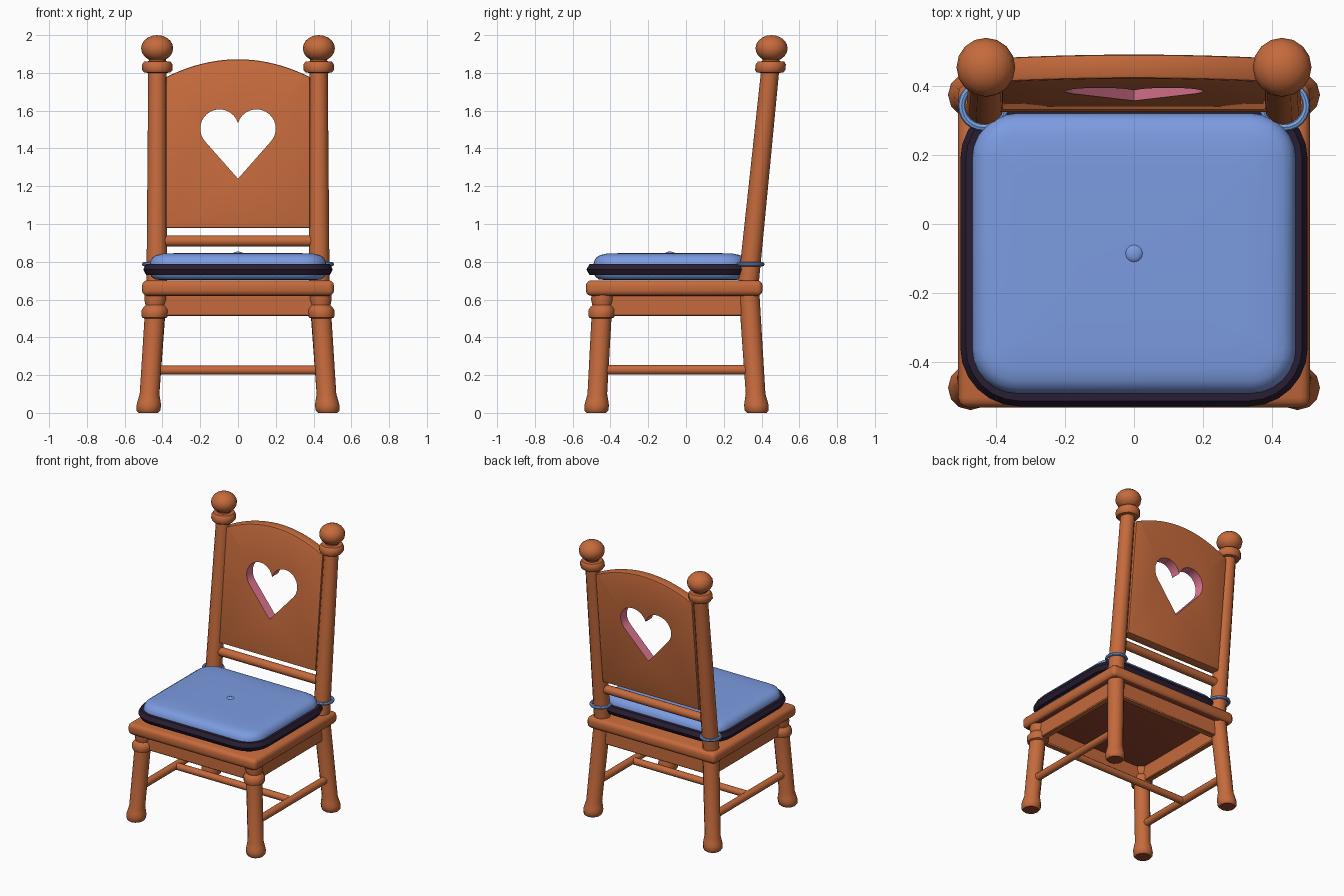
import bpy, bmesh, math
from mathutils import Vector

if "Cube" in bpy.data.objects:
    bpy.data.objects.remove(bpy.data.objects["Cube"])


def material(name, rgb):
    m = bpy.data.materials.new(name)
    m.diffuse_color = (*rgb, 1)
    m.use_nodes = True
    m.node_tree.nodes["Principled BSDF"].inputs["Base Color"].default_value = m.diffuse_color
    return m


WOOD = material("warm wood", (0.56, 0.145, 0.045))
UNDER = material("dark red wood", (0.30, 0.06, 0.028))
BLUE = material("cushion blue", (0.20, 0.33, 0.75))
TIE = material("tie blue", (0.20, 0.40, 0.85))
DARK = material("dark piping", (0.022, 0.013, 0.032))
PINK = material("heart pink", (0.85, 0.21, 0.33))


def finish(name, bm, *mats):
    bmesh.ops.recalc_face_normals(bm, faces=bm.faces)
    me = bpy.data.meshes.new(name)
    bm.to_mesh(me)
    bm.free()
    ob = bpy.data.objects.new(name, me)
    bpy.context.collection.objects.link(ob)
    for m in mats:
        me.materials.append(m)
    return ob


def darken_underside(ob):
    """Dark red wood on faces that look straight down."""
    ob.data.materials.append(UNDER)
    for p in ob.data.polygons:
        if p.normal.z < -0.95:
            p.material_index = 1


def loft(name, rings, mat, closed=False):
    """Skin a list of equal-length point rings; cap the ends unless closed."""
    bm = bmesh.new()
    vs = [[bm.verts.new(p) for p in ring] for ring in rings]
    n = len(vs[0])
    pairs = list(zip(vs, vs[1:])) + ([(vs[-1], vs[0])] if closed else [])
    for a, b in pairs:
        for i in range(n):
            j = (i + 1) % n
            bm.faces.new((a[i], a[j], b[j], b[i]))
    if not closed:
        bm.faces.new(vs[0])
        bm.faces.new(vs[-1])
    return finish(name, bm, mat)


def turned(name, p0, p1, profile, sides=12):
    """Turned part along a leaning axis; profile is (radius, z)."""
    p0, p1 = Vector(p0), Vector(p1)
    rings = []
    for r, z in profile:
        c = p0.lerp(p1, (z - p0.z) / (p1.z - p0.z))
        rings.append([(c.x + r * math.cos(math.tau * i / sides),
                       c.y + r * math.sin(math.tau * i / sides), z) for i in range(sides)])
    return loft(name, rings, WOOD)


def bar(name, a, b, r, sides=12):
    a, b = Vector(a), Vector(b)
    bm = bmesh.new()
    bmesh.ops.create_cone(bm, cap_ends=True, segments=sides, radius1=r, radius2=r, depth=(b - a).length)
    bm.transform((b - a).to_track_quat('Z', 'Y').to_matrix().to_4x4())
    bmesh.ops.translate(bm, verts=bm.verts, vec=(a + b) / 2)
    return finish(name, bm, WOOD)


def box(name, lo, hi, bevel, segs):
    lo, hi = Vector(lo), Vector(hi)
    bm = bmesh.new()
    bmesh.ops.create_cube(bm, size=1)
    bmesh.ops.scale(bm, verts=bm.verts, vec=hi - lo)
    bmesh.ops.translate(bm, verts=bm.verts, vec=(lo + hi) / 2)
    bmesh.ops.bevel(bm, geom=bm.edges[:], offset=bevel, segments=segs, profile=0.5, affect='EDGES')
    return finish(name, bm, WOOD)


def ball(name, c, radii, mat, u=16, v=10):
    bm = bmesh.new()
    bmesh.ops.create_uvsphere(bm, u_segments=u, v_segments=v, radius=1)
    bmesh.ops.scale(bm, verts=bm.verts, vec=radii)
    bmesh.ops.translate(bm, verts=bm.verts, vec=c)
    return finish(name, bm, mat)


def rounded_rect(hx, hy, r, z, cy, n=6):
    pts = []
    for k, (sx, sy) in enumerate([(1, 1), (-1, 1), (-1, -1), (1, -1)]):
        for i in range(n + 1):
            a = math.pi / 2 * (k + i / n)
            pts.append((sx * (hx - r) + r * math.cos(a), cy + sy * (hy - r) + r * math.sin(a), z))
    return pts


def post_y(z):
    """Lean of the chair back."""
    return 0.332 + 0.102 * (z - 0.7)


# Legs, back posts, finials, ties and side stretchers, left and right
FOOT = [(0.052, 0), (0.063, 0.012), (0.065, 0.04), (0.06, 0.065), (0.052, 0.1)]
for s, side in ((-1, "left"), (1, "right")):
    darken_underside(turned(
        "front_leg_" + side, (s * 0.475, -0.475, 0), (s * 0.433, -0.44, 0.64),
        FOOT + [(0.053, 0.5), (0.066, 0.505), (0.071, 0.52), (0.071, 0.545), (0.062, 0.56),
                (0.052, 0.57), (0.06, 0.6), (0.06, 0.64)]))
    darken_underside(turned("back_leg_" + side, (s * 0.475, 0.375, 0), (s * 0.43, 0.332, 0.66),
                            FOOT + [(0.055, 0.66)]))
    turned("back_post_" + side, (s * 0.43, post_y(0.64), 0.64), (s * 0.427, post_y(1.9), 1.9),
           [(0.055, 0.64), (0.048, 1.8), (0.07, 1.802), (0.08, 1.815), (0.08, 1.845),
            (0.07, 1.86), (0.045, 1.862), (0.045, 1.9)])
    ball("finial_" + side, (s * 0.428, 0.453, 1.93), (0.085, 0.085, 0.07), WOOD)
    bar("side_stretcher_" + side, (s * 0.46, -0.45, 0.228), (s * 0.46, 0.355, 0.228), 0.026)
    rings = []
    for i in range(24):
        a = math.tau * i / 24
        rings.append([(s * 0.435 + (0.063 + 0.011 * math.cos(b)) * math.cos(a),
                       0.342 + (0.063 + 0.011 * math.cos(b)) * math.sin(a),
                       0.787 + 0.011 * math.sin(b)) for b in [math.tau * j / 8 for j in range(8)]])
    loft("cushion_tie_" + side, rings, TIE, closed=True)
    x = sorted((s * 0.415, s * 0.46))
    box("side_apron_" + side, (x[0], -0.42, 0.513), (x[1], 0.32, 0.63), 0.006, 1)
bar("cross_stretcher", (-0.46, -0.05, 0.226), (0.46, -0.05, 0.226), 0.024)
bar("back_rail", (-0.41, post_y(0.91), 0.91), (0.41, post_y(0.91), 0.91), 0.03)

# Seat and aprons
darken_underside(box("seat", (-0.508, -0.53, 0.62), (0.508, 0.405, 0.702), 0.028, 3))
box("front_apron", (-0.42, -0.465, 0.513), (0.42, -0.42, 0.63), 0.006, 1)
box("back_apron", (-0.42, 0.31, 0.513), (0.42, 0.355, 0.63), 0.006, 1)

# Cushion, piping and button
CY = -0.085
loft("cushion", [rounded_rect(0.468 - d, 0.405 - d, max(0.13 - d, 0.05), z, CY) for d, z in
                 [(0.06, 0.704), (0.03, 0.706), (0.01, 0.72), (0, 0.745), (0, 0.785), (0.004, 0.805),
                  (0.016, 0.824), (0.036, 0.836), (0.07, 0.843), (0.15, 0.846), (0.3, 0.847)]], BLUE)
loft("cushion_piping", [rounded_rect(0.472 + d, 0.412 + d, 0.14 + d, 0.759 + h, CY) for d, h in
                        [(0.03, 0), (0.014, 0.029), (-0.016, 0.029), (-0.03, 0), (-0.016, -0.029), (0.014, -0.029)]],
     DARK, closed=True)
ball("cushion_button", (0, CY, 0.844), (0.027, 0.027, 0.01), BLUE, 12, 6)

# Back panel with arched top and pierced heart
outline = [(-0.382, 0.98), (0.382, 0.98)]
for i in range(21):
    x = 0.382 - 0.764 * i / 20
    outline.append((x, 1.872 - 0.095 * (x / 0.382) ** 2))
R, CX, CZ, TIP = 0.102, 0.098, 1.505, 1.24
a0 = math.acos(-CX / R)
a1 = math.atan2(TIP - CZ, -CX) + math.acos(R / math.hypot(CX, CZ - TIP))
lobe = [(CX + R * math.cos(a0 + (a1 - a0) * i / 16), CZ + R * math.sin(a0 + (a1 - a0) * i / 16)) for i in range(17)]
lobe[0] = (0, lobe[0][1])
heart = lobe + [(0, TIP)] + [(-x, z) for x, z in lobe[:0:-1]]

T = 0.035
bm = bmesh.new()
edges = []
for pts in (outline, heart):
    vs = [bm.verts.new((x, -T, z)) for x, z in pts]
    edges += [bm.edges.new((vs[i], vs[(i + 1) % len(vs)])) for i in range(len(vs))]
bmesh.ops.triangle_fill(bm, edges=edges, use_beauty=True)
out = bmesh.ops.extrude_face_region(bm, geom=bm.faces[:])
bmesh.ops.translate(bm, verts=[g for g in out["geom"] if isinstance(g, bmesh.types.BMVert)], vec=(0, 2 * T, 0))
bmesh.ops.recalc_face_normals(bm, faces=bm.faces)


def in_heart(p):
    return abs(p.x) < 0.21 and 1.23 < p.z < 1.62


for f in bm.faces:
    f.material_index = int(abs(f.normal.y) < 0.1 and all(in_heart(v.co) for v in f.verts))
rim = [e for e in bm.edges if len(e.link_faces) == 2 and e.calc_face_angle() > 1
       and abs(e.verts[0].co.y - e.verts[1].co.y) < 0.001 and not in_heart(e.verts[0].co)]
bmesh.ops.bevel(bm, geom=rim, offset=0.009, segments=2, profile=0.5, affect='EDGES')
for v in bm.verts:
    v.co.y += post_y(v.co.z) + 0.004
finish("back_panel", bm, WOOD, PINK)

# Smooth shading with crisp edges
for ob in bpy.context.collection.objects:
    ob.select_set(True)
    bpy.context.view_layer.objects.active = ob
bpy.ops.object.shade_smooth_by_angle(angle=math.radians(40))
